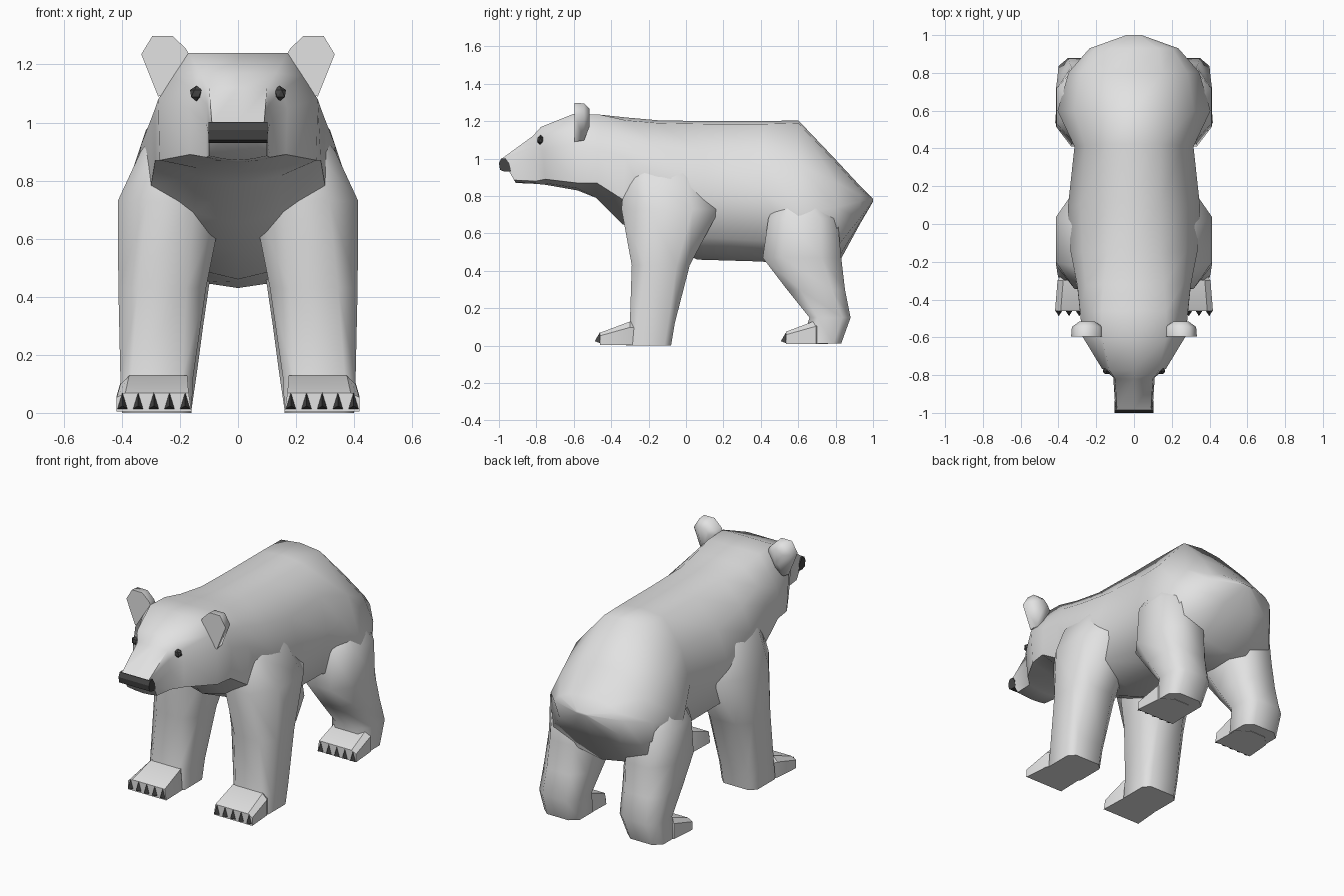
import bpy, bmesh, math
from mathutils import Vector

if "Cube" in bpy.data.objects:
    bpy.data.objects.remove(bpy.data.objects["Cube"])


def material(name, rgb):
    m = bpy.data.materials.new(name)
    m.diffuse_color = (*rgb, 1)
    m.use_nodes = True
    m.node_tree.nodes["Principled BSDF"].inputs["Base Color"].default_value = m.diffuse_color
    return m


FUR = material("pale fur", (0.76, 0.76, 0.76))
DARK = material("dark nose and claws", (0.06, 0.06, 0.06))


def finish(bm, name, mat, angle=40, mirror=False):
    bmesh.ops.recalc_face_normals(bm, faces=bm.faces)
    me = bpy.data.meshes.new(name)
    bm.to_mesh(me)
    bm.free()
    me.materials.append(mat)
    for p in me.polygons:
        p.use_smooth = True
    me.set_sharp_from_angle(angle=math.radians(angle))
    ob = bpy.data.objects.new(name, me)
    bpy.context.collection.objects.link(ob)
    if mirror:
        ob.modifiers.new("Mirror", 'MIRROR').use_mirror_merge = False
    return ob


def loft(name, rings, mat, angle=40, mirror=False):
    """Skin a list of closed rings and cap both ends."""
    bm = bmesh.new()
    vs = [[bm.verts.new(p) for p in r] for r in rings]
    n = len(vs[0])
    for a, b in zip(vs, vs[1:]):
        for i in range(n):
            j = (i + 1) % n
            bm.faces.new((a[i], a[j], b[j], b[i]))
    bm.faces.new(vs[0])
    bm.faces.new(vs[-1])
    return finish(bm, name, mat, angle, mirror)


def prism(name, profile, x0, x1, mat, mirror=False):
    """Side profile (y, z) extruded across x."""
    return loft(name, [[(x, y, z) for y, z in profile] for x in (x0, x1)], mat, 30, mirror)


# Body and head: y at top, y at bottom, top z, top half width, side x/z, low x/z, bottom z
stations = [
    (-.985, -.91, 1.00, .09, .10, .95, .10, .885, .87),
    (-.82, -.80, 1.12, .10, .11, 1.0, .11, .88, .865),
    (-.775, -.75, 1.17, .13, .17, 1.05, .165, .89, .86),
    (-.60, -.58, 1.24, .17, .275, 1.08, .27, .87, .83),
    (-.46, -.48, 1.235, .17, .285, 1.05, .285, .87, .79),
    (-.32, -.34, 1.22, .16, .30, 1.01, .30, .78, .65),
    (-.15, -.15, 1.205, .14, .335, .92, .31, .64, .56),
    (.12, .06, 1.20, .14, .35, .82, .30, .58, .46),
    (.42, .40, 1.20, .14, .315, .82, .28, .56, .45),
    (.60, .60, 1.205, .13, .405, .71, .36, .52, .43),
    (.80, .81, .995, .15, .345, .74, .33, .53, .43),
    (.93, .93, .855, .13, .235, .77, .20, .68, .65),
    (1.0, 1.0, .785, .03, .04, .78, .03, .775, .77),
]
rings = []
for yt, yb, zt, xt, xm, zm, xl, zl, zb in stations:
    torso = yt > -.4
    drop = .015 if torso and yt < .95 else 0
    f, g = (.68, .55) if torso else (.5, .5)
    half = [(xt, zt - drop), (xt + (xm - xt) * f, zm + (zt - drop - zm) * g),
            (xm, zm), (xl, zl), (xl * .5, zb + (zl - zb) * .3)]
    loop = [(0, zt)] + half + [(0, zb)] + [(-x, z) for x, z in reversed(half)]
    rings.append([(x, yb + (yt - yb) * (z - zb) / (zt - zb), z) for x, z in loop])
loft("body_and_head", rings, FUR, 60)


# Legs: z, y range, x range and corner fullness for each ring
def leg(name, rows):
    out = []
    for z, y0, y1, x0, x1, c in rows:
        shape = [(1, c), (c, 1), (-c, 1), (-1, c), (-1, -c), (-c, -1), (c, -1), (1, -c)]
        out.append([((x0 + x1) / 2 + u * (x1 - x0) / 2, (y0 + y1) / 2 + v * (y1 - y0) / 2, z)
                    for u, v in shape])
    loft(name, out, FUR, 60, True)


leg("front_legs", [(1.06, -.27, .0, .10, .22, .5), (.90, -.33, .10, .06, .335, .5),
                   (.73, -.345, .18, .05, .414, .45), (.43, -.29, .02, .11, .412, .55),
                   (.12, -.30, -.06, .155, .405, .7), (0, -.32, -.08, .16, .40, .7)])
leg("hind_legs", [(.88, .53, .66, .12, .28, .5), (.68, .44, .81, .08, .41, .5),
                  (.47, .41, .83, .095, .412, .5), (.30, .54, .85, .12, .405, .55),
                  (.15, .66, .88, .14, .40, .6), (.012, .62, .83, .16, .40, .6)])


# Paws: wedges whose upper back narrows into the leg
def paw(name, y, z, back):
    rows = [(y, z, z + .065, .16, .418), (y + .16, z, z + .125, .165, .405),
            (back, z, z + .11, .23, .34)]
    loft(name, [[(a, yy, z0), (b, yy, z0), (b, yy, z0 + (z1 - z0) * .75),
                 (b - .03, yy, z1), (a + .01, yy, z1)] for yy, z0, z1, a, b in rows],
         FUR, 35, True)


paw("front_paws", -.46, .004, -.18)
paw("hind_paws", .535, .01, .76)

# Claws: five small pyramids on each paw
for name, y in (("front_claws", -.46), ("hind_claws", .535)):
    bm = bmesh.new()
    for i in range(5):
        x = .182 + i * .054
        tip = bm.verts.new((x, y - .028, .024))
        base = [bm.verts.new(p) for p in ((x - .017, y - .001, .014), (x + .017, y - .001, .014),
                                          (x, y - .001, .07))]
        bm.faces.new(base)
        for k in range(3):
            bm.faces.new((base[k], base[(k + 1) % 3], tip))
    finish(bm, name, DARK, 20, True)

# Ears: outline in front view, narrowing toward the back
outline = [(.16, 1.22), (.18, 1.255), (.225, 1.298), (.295, 1.298), (.333, 1.235), (.275, 1.09), (.22, 1.10)]
cx, cz = .25, 1.24
ear = [[(cx + (x - cx) * s, y, cz + (z - cz) * s) for x, z in outline]
       for y, s in ((-.595, 1), (-.545, .95), (-.515, .45))]
loft("ears", ear, FUR, 60, True)

# Nose
prism("nose", [(-.945, .975), (-.965, 1.002), (-.988, 1.001), (-1, .975), (-.994, .94),
               (-.97, .93), (-.935, .932)], -.102, .102, DARK)

# Eyes
bm = bmesh.new()
bmesh.ops.create_icosphere(bm, subdivisions=1, radius=1)
for v in bm.verts:
    v.co = Vector((v.co.x * .025, v.co.y * .02, v.co.z * .027)) + Vector((.143, -.778, 1.10))
finish(bm, "eyes", DARK, 20, True)
